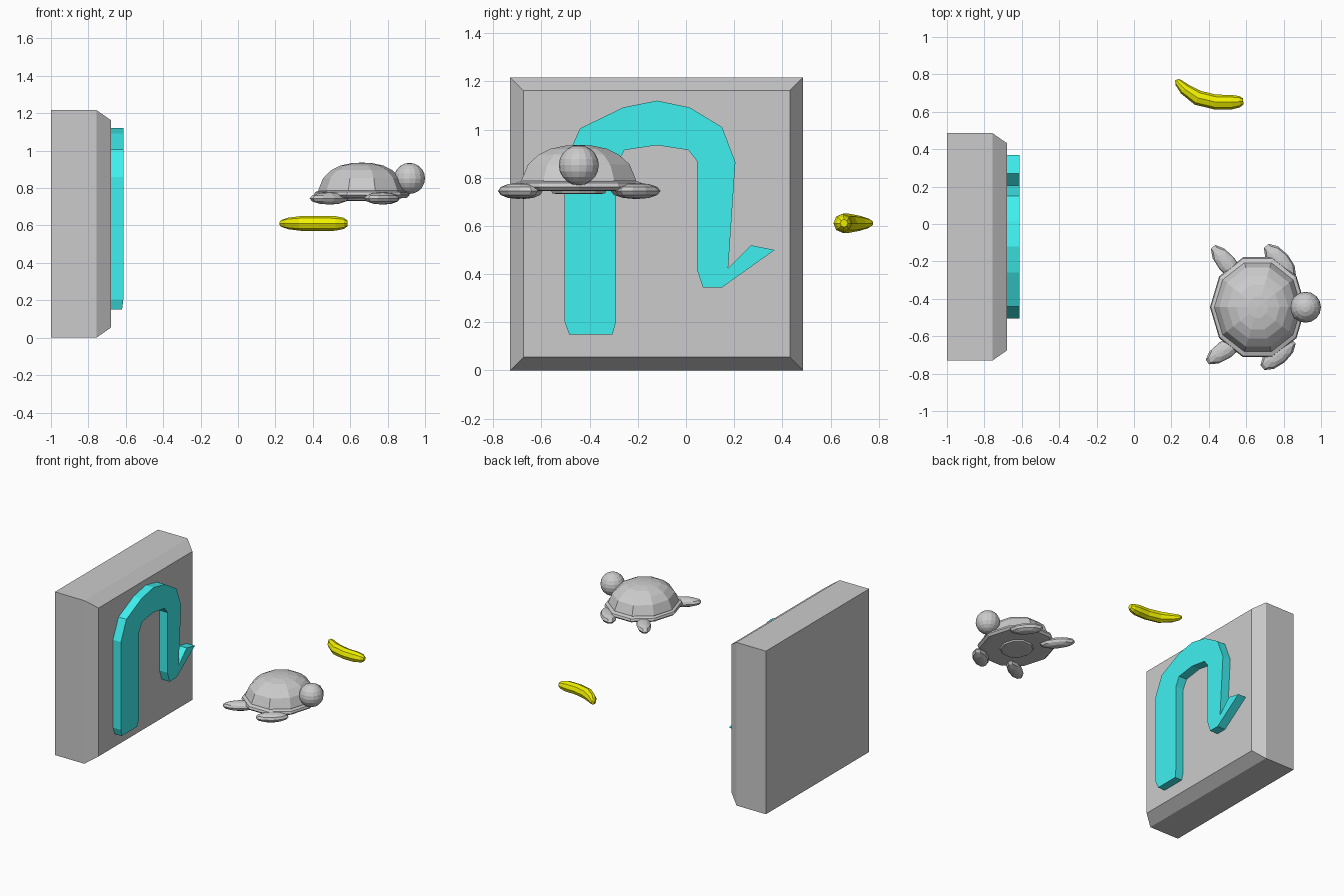
import bpy, bmesh
from math import sin, cos, pi, atan2
from mathutils import Vector, Matrix

if "Cube" in bpy.data.objects:
    bpy.data.objects.remove(bpy.data.objects["Cube"])


def finish(name, bm, color=None):
    bmesh.ops.recalc_face_normals(bm, faces=bm.faces[:])
    me = bpy.data.meshes.new(name)
    bm.to_mesh(me)
    bm.free()
    ob = bpy.data.objects.new(name, me)
    bpy.context.collection.objects.link(ob)
    if color:
        mat = bpy.data.materials.new(name + "_color")
        mat.diffuse_color = (*color, 1)
        mat.use_nodes = True
        mat.node_tree.nodes["Principled BSDF"].inputs["Base Color"].default_value = mat.diffuse_color
        me.materials.append(mat)
    return ob


def loft(name, rings, color=None):
    """Skin a closed, capped surface through rings of equal point count."""
    bm = bmesh.new()
    loops = [[bm.verts.new(p) for p in ring] for ring in rings]
    n = len(loops[0])
    for a, b in zip(loops, loops[1:]):
        for i in range(n):
            j = (i + 1) % n
            bm.faces.new((a[i], a[j], b[j], b[i]))
    bm.faces.new(loops[0])
    bm.faces.new(loops[-1])
    return finish(name, bm, color)


def lathe(name, cx, cy, profile, n, squash):
    return loft(name, [[(cx + r * squash * cos(2 * pi * i / n),
                         cy + r * sin(2 * pi * i / n), z) for i in range(n)]
                       for r, z in profile])


def ball(name, matrix, seg, rings):
    bm = bmesh.new()
    bmesh.ops.create_uvsphere(bm, u_segments=seg, v_segments=rings, radius=1)
    bm.transform(matrix)
    return finish(name, bm)


# Sign block with a bevelled front
def rect(x, inset):
    y0, y1, z0, z1 = -0.73 + inset, 0.486 - inset, inset, 1.217 - inset
    return [(x, y0, z0), (x, y1, z0), (x, y1, z1), (x, y0, z1)]


loft("sign_block", [rect(-1, 0), rect(-0.757, 0), rect(-0.678, 0.055)])

# Raised curved arrow
outline = [(-0.485, 0.15), (-0.305, 0.15), (-0.29, 0.205), (-0.29, 0.85),
           (-0.255, 0.915), (-0.12, 0.935), (0.01, 0.915), (0.045, 0.87),
           (0.045, 0.42), (0.07, 0.345), (0.15, 0.345), (0.368, 0.5),
           (0.27, 0.52), (0.175, 0.425), (0.205, 0.865), (0.15, 1.01),
           (0.015, 1.092), (-0.12, 1.12), (-0.26, 1.092), (-0.44, 1.005),
           (-0.505, 0.86), (-0.505, 0.205)]
loft("curved_arrow", [[(-0.685, y, z) for y, z in outline],
                      [(-0.613 if z > 0.18 else -0.62, y, z) for y, z in outline]],
     (0.05, 0.87, 0.87))

# Turtle shell, rim and belly
TX, TY = 0.662, -0.445
lathe("shell", TX, TY, [(0.25, 0.77), (0.25, 0.79), (0.222, 0.855),
                        (0.175, 0.896), (0.125, 0.92), (0.06, 0.933), (0.008, 0.936)], 10, 0.93)
lathe("shell_rim", TX, TY, [(0.225, 0.745), (0.265, 0.748), (0.281, 0.762),
                            (0.275, 0.778), (0.25, 0.787)], 10, 0.91)
lathe("belly", TX, TY, [(0.09, 0.732), (0.115, 0.735), (0.125, 0.755)], 10, 0.93)

# Turtle head
ball("head", Matrix.Translation((0.917, TY, 0.852)) @ Matrix.Scale(0.083, 4), 16, 10)

# Flippers: flattened ellipsoids running from shell to tip, tapered at the tip
flippers = {"front_left_flipper": ((0.71, -0.12), (0.85, -0.28), 0.055),
            "front_right_flipper": ((0.69, -0.765), (0.85, -0.63), 0.055),
            "rear_left_flipper": ((0.425, -0.125), (0.57, -0.30), 0.05),
            "rear_right_flipper": ((0.395, -0.735), (0.58, -0.61), 0.05)}
for name, (tip, base, width) in flippers.items():
    t, b = Vector(tip), Vector(base)
    d, c = b - t, (b + t) / 2
    m = (Matrix.Translation((c.x, c.y, 0.745)) @ Matrix.Rotation(atan2(d.y, d.x), 4, 'Z')
         @ Matrix.Diagonal((d.length / 2 + 0.01, width, 0.033, 1)))
    ball(name, m, 10, 6)

# Banana: tube of varying radius along a bent spine
spine = [(0.229, 0.772, 0.010), (0.237, 0.757, 0.020), (0.27, 0.722, 0.031),
         (0.34, 0.675, 0.040), (0.435, 0.652, 0.040), (0.52, 0.651, 0.039),
         (0.565, 0.654, 0.030), (0.584, 0.656, 0.016)]
rings = []
for k, (x, y, r) in enumerate(spine):
    p, q = spine[max(k - 1, 0)], spine[min(k + 1, len(spine) - 1)]
    d = Vector((q[0] - p[0], q[1] - p[1])).normalized()
    rings.append([(x - d.y * r * cos(a), y + d.x * r * cos(a), 0.611 + r * sin(a))
                  for a in (2 * pi * i / 8 for i in range(8))])
loft("banana", rings, (0.87, 0.87, 0.0))
